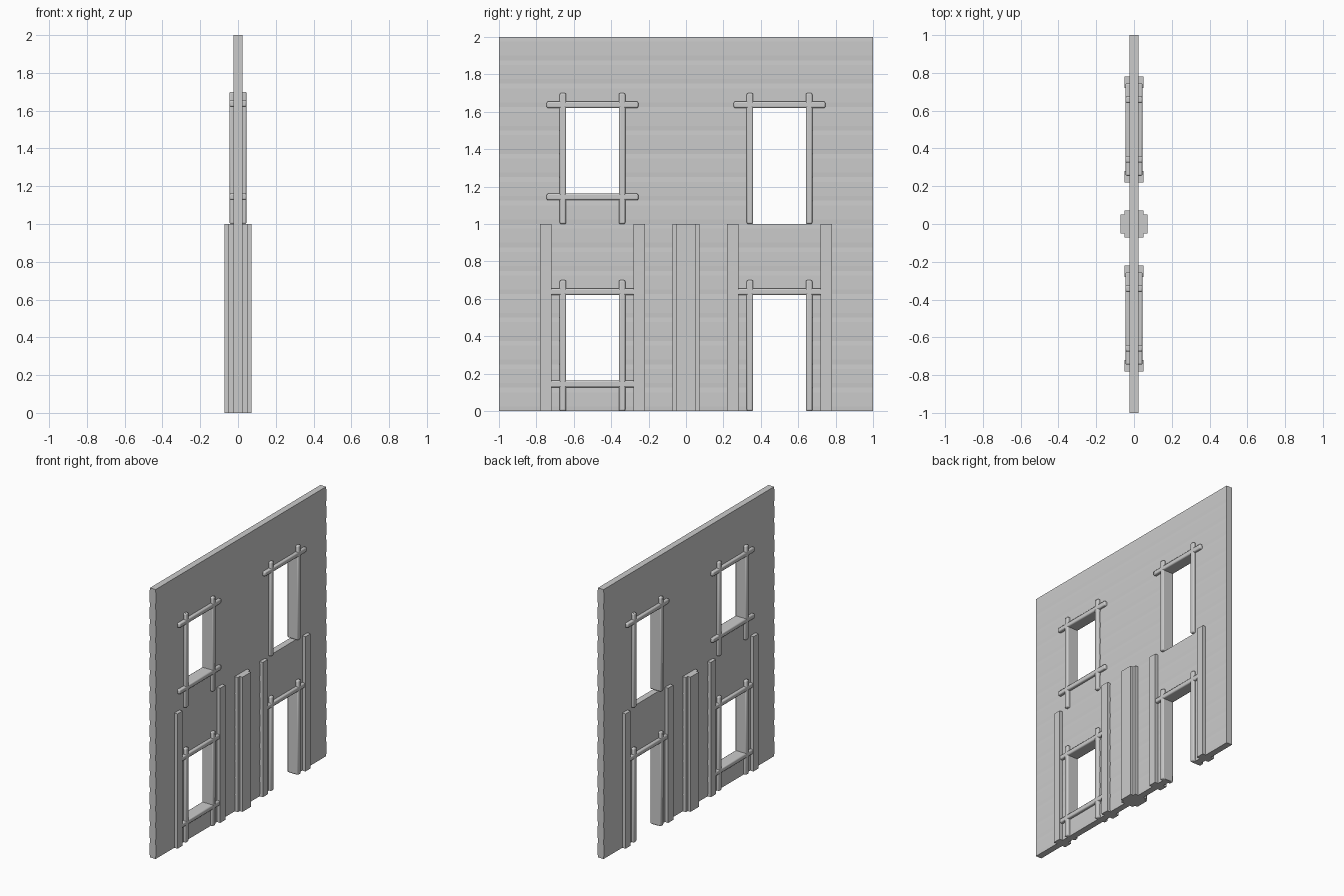
import bpy, bmesh

if "Cube" in bpy.data.objects:
    bpy.data.objects.remove(bpy.data.objects["Cube"])

def box(name, x, y, z, bevel=0.0):
    """Box from (min, max) ranges, optionally with rounded edges."""
    bpy.ops.mesh.primitive_cube_add(size=1)
    o = bpy.context.object
    o.name = name
    o.location = [(r[0] + r[1]) / 2 for r in (x, y, z)]
    o.scale = [r[1] - r[0] for r in (x, y, z)]
    bpy.ops.object.transform_apply(location=True, rotation=False, scale=True)
    if bevel:
        m = o.modifiers.new("round", "BEVEL")
        m.width = bevel
        m.segments = 2
        bpy.ops.object.shade_smooth_by_angle()
    return o

def plank_panel(name, y0, z0, rows=8):
    """Square wall panel with very shallow plank courses."""
    h = 1 / rows
    side = [(0.0225, 0.0)]
    for i in range(rows):
        side += [((i + 0.2) * h, 0.025), ((i + 0.8) * h, 0.025), ((i + 1) * h, 0.0235)]
    side = [(0.0235, 0.0)] + [(x, z) for z, x in side[1:]]
    outline = side + [(-x, z) for x, z in reversed(side)]
    bm = bmesh.new()
    face = bm.faces.new([bm.verts.new((x, y0, z0 + z)) for x, z in outline])
    ext = bmesh.ops.extrude_face_region(bm, geom=[face])
    bmesh.ops.translate(bm, vec=(0, 1, 0),
                        verts=[g for g in ext["geom"] if isinstance(g, bmesh.types.BMVert)])
    bmesh.ops.recalc_face_normals(bm, faces=bm.faces)
    me = bpy.data.meshes.new(name)
    bm.to_mesh(me)
    bm.free()
    o = bpy.data.objects.new(name, me)
    bpy.context.collection.objects.link(o)
    return o

DEPTH = (-0.045, 0.045)

for z0, floor in ((0, "lower"), (1, "upper")):
    for yc, kind in ((-0.5, "window"), (0.5, "door")):
        tag = floor + "_" + kind
        # wall panel with its opening
        wall = plank_panel(tag + "_wall", yc - 0.5, z0)
        bottom = 0.15 if kind == "window" else -0.1
        cutter = box(tag + "_cutter", (-0.2, 0.2), (yc - 0.145, yc + 0.145),
                     (z0 + bottom, z0 + 0.63))
        cutter.hide_render = True
        cutter.hide_viewport = True
        cut = wall.modifiers.new("opening", "BOOLEAN")
        cut.operation = "DIFFERENCE"
        cut.solver = "EXACT"
        cut.object = cutter
        # frame posts and battens either side of the opening
        for s, side in ((-1, "left"), (1, "right")):
            p = yc + s * 0.158
            box(f"{tag}_post_{side}", DEPTH, (p - 0.0175, p + 0.0175), (z0, z0 + 0.7), 0.008)
            if z0 == 0:
                b = yc + s * 0.25
                box(f"{tag}_batten_{side}", (-0.05, 0.05), (b - 0.03, b + 0.03), (0, 1))
        # lintel and sill bars
        box(tag + "_lintel", DEPTH, (yc - 0.245, yc + 0.245), (z0 + 0.62, z0 + 0.655), 0.008)
        if kind == "window":
            box(tag + "_sill", DEPTH, (yc - 0.245, yc + 0.245), (z0 + 0.127, z0 + 0.162), 0.008)

# cross-shaped centre column
W, N = 0.072, 0.05
bm = bmesh.new()
ring = [(W, -N), (W, N), (N, N), (N, W), (-N, W), (-N, N),
        (-W, N), (-W, -N), (-N, -N), (-N, -W), (N, -W), (N, -N)]
face = bm.faces.new([bm.verts.new((x, y, 0)) for x, y in ring])
ext = bmesh.ops.extrude_face_region(bm, geom=[face])
bmesh.ops.translate(bm, vec=(0, 0, 1),
                    verts=[g for g in ext["geom"] if isinstance(g, bmesh.types.BMVert)])
bmesh.ops.recalc_face_normals(bm, faces=bm.faces)
me = bpy.data.meshes.new("centre_column")
bm.to_mesh(me)
bm.free()
bpy.context.collection.objects.link(bpy.data.objects.new("centre_column", me))
